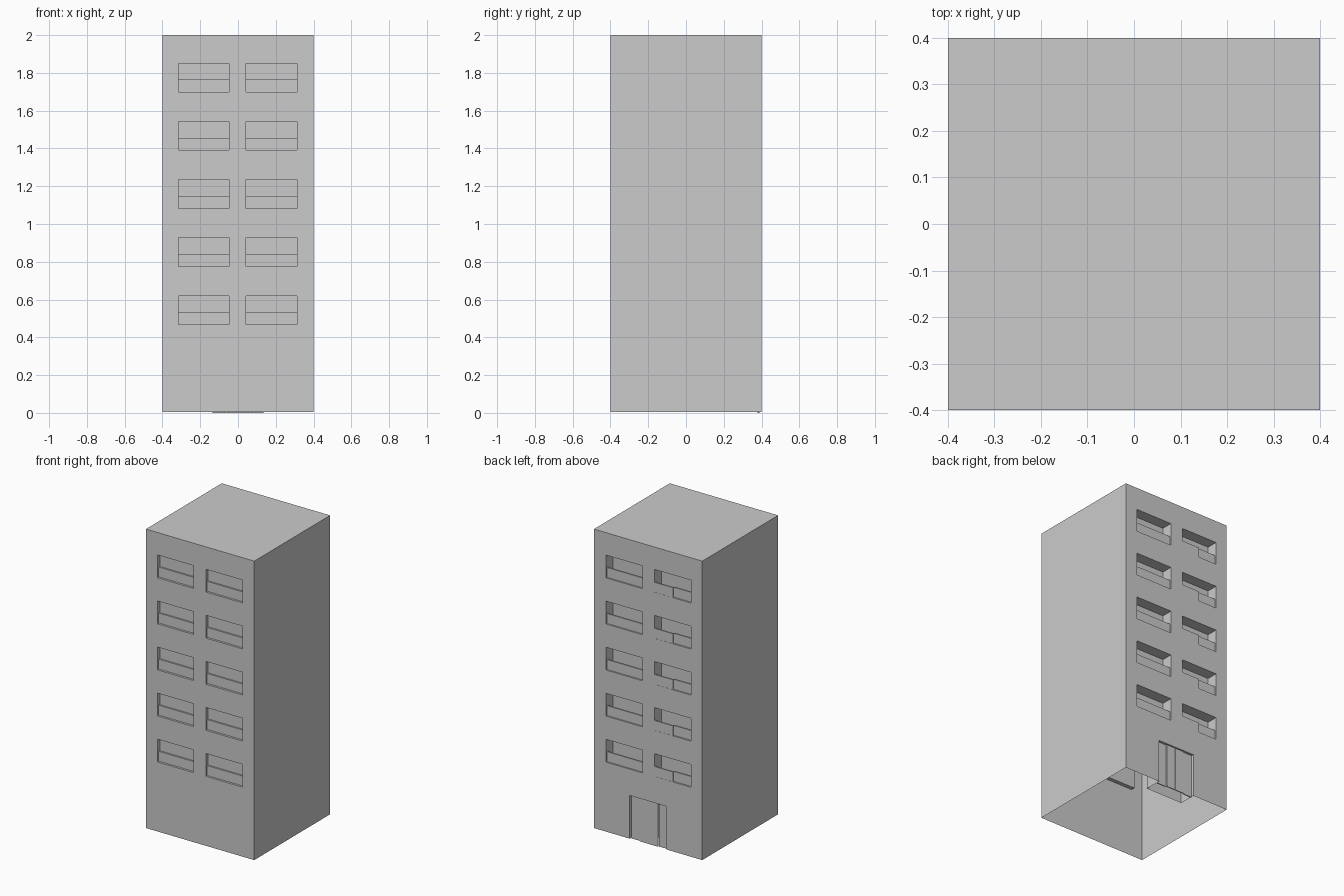
import bpy, bmesh
from mathutils import Vector

if "Cube" in bpy.data.objects:
    bpy.data.objects.remove(bpy.data.objects["Cube"])

HALF, BASE, HEIGHT = 0.4, 0.004, 2.0
WIN_X = [(-0.316, -0.048), (0.042, 0.312)]
ROWS = [0.62 + 0.3075 * i for i in range(5)]      # window head heights
WIN_H, RAIL_H = 0.152, 0.066
DOOR_X, DOOR_TOP = 0.136, 0.292


def box(name, x, y, z):
    """Box from (min, max) ranges."""
    bpy.ops.mesh.primitive_cube_add(size=1, location=[sum(r) / 2 for r in (x, y, z)])
    ob = bpy.context.object
    ob.name = name
    ob.scale = [r[1] - r[0] for r in (x, y, z)]
    return ob


def recess(bm, side, x, z, depth):
    """Push the wall faces inside a rectangle inwards."""
    bm.normal_update()
    faces = []
    for f in bm.faces:
        c = f.calc_center_median()
        if (abs(c.y - side * HALF) < 1e-4 and x[0] < c.x < x[1] and z[0] < c.z < z[1]):
            faces.append(f)
    out = bmesh.ops.extrude_face_region(bm, geom=faces)["geom"]
    verts = [v for v in out if isinstance(v, bmesh.types.BMVert)]
    bmesh.ops.translate(bm, verts=verts, vec=(0, -side * depth, 0))
    # drop any leftover cover faces
    left = [f for f in faces if f.is_valid]
    if left:
        bmesh.ops.delete(bm, geom=left, context='FACES')


# Tower shell: box sliced along the opening edges
bm = bmesh.new()
bmesh.ops.create_cube(bm, size=1)
for v in bm.verts:
    v.co = Vector((v.co.x * 2 * HALF, v.co.y * 2 * HALF, BASE + (v.co.z + 0.5) * (HEIGHT - BASE)))
cuts = [((x, 0, 0), (1, 0, 0)) for w in WIN_X + [(-DOOR_X, DOOR_X)] for x in w]
cuts += [((0, 0, z), (0, 0, 1)) for r in ROWS for z in (r, r - WIN_H)]
cuts.append(((0, 0, DOOR_TOP), (0, 0, 1)))
for co, no in cuts:
    bmesh.ops.bisect_plane(bm, geom=bm.verts[:] + bm.edges[:] + bm.faces[:],
                           plane_co=co, plane_no=no)

# Shallow windows in front, deep balconies behind, entrance porch
for r in ROWS:
    for w in WIN_X:
        recess(bm, -1, w, (r - WIN_H, r), 0.026)
        recess(bm, 1, w, (r - WIN_H, r), 0.075)
recess(bm, 1, (-DOOR_X, DOOR_X), (BASE, DOOR_TOP), 0.115)

# Open underside
under = [f for f in bm.faces if all(v.co.z < BASE + 1e-4 for v in f.verts)]
bmesh.ops.delete(bm, geom=under, context='FACES')
mesh = bpy.data.meshes.new("tower_shell")
bm.to_mesh(mesh)
bm.free()
bpy.context.collection.objects.link(bpy.data.objects.new("tower_shell", mesh))

# Lower window sashes and balcony railings
for r in ROWS:
    z0 = r - WIN_H
    for i, (a, b) in enumerate(WIN_X):
        box("lower_sash", (a, b), (-0.386, -0.376), (z0, z0 + RAIL_H))
        mid = (a + b) / 2
        if i == 0:
            box("railing_outer", (mid, b), (0.39, 0.399), (z0, z0 + RAIL_H))
            box("railing_inner", (a, mid), (0.38, 0.39), (z0, z0 + RAIL_H))
        else:
            box("railing", (a, b), (0.38, 0.39), (z0, z0 + RAIL_H))

# Four sliding entrance doors, the middle pair set in front
w = DOOR_X / 2
for i in range(4):
    x = -DOOR_X + i * w
    y = 0.39 if i in (1, 2) else 0.384
    box("door_leaf", (x + 0.001, x + w - 0.001), (y - 0.006, y), (0, DOOR_TOP))
